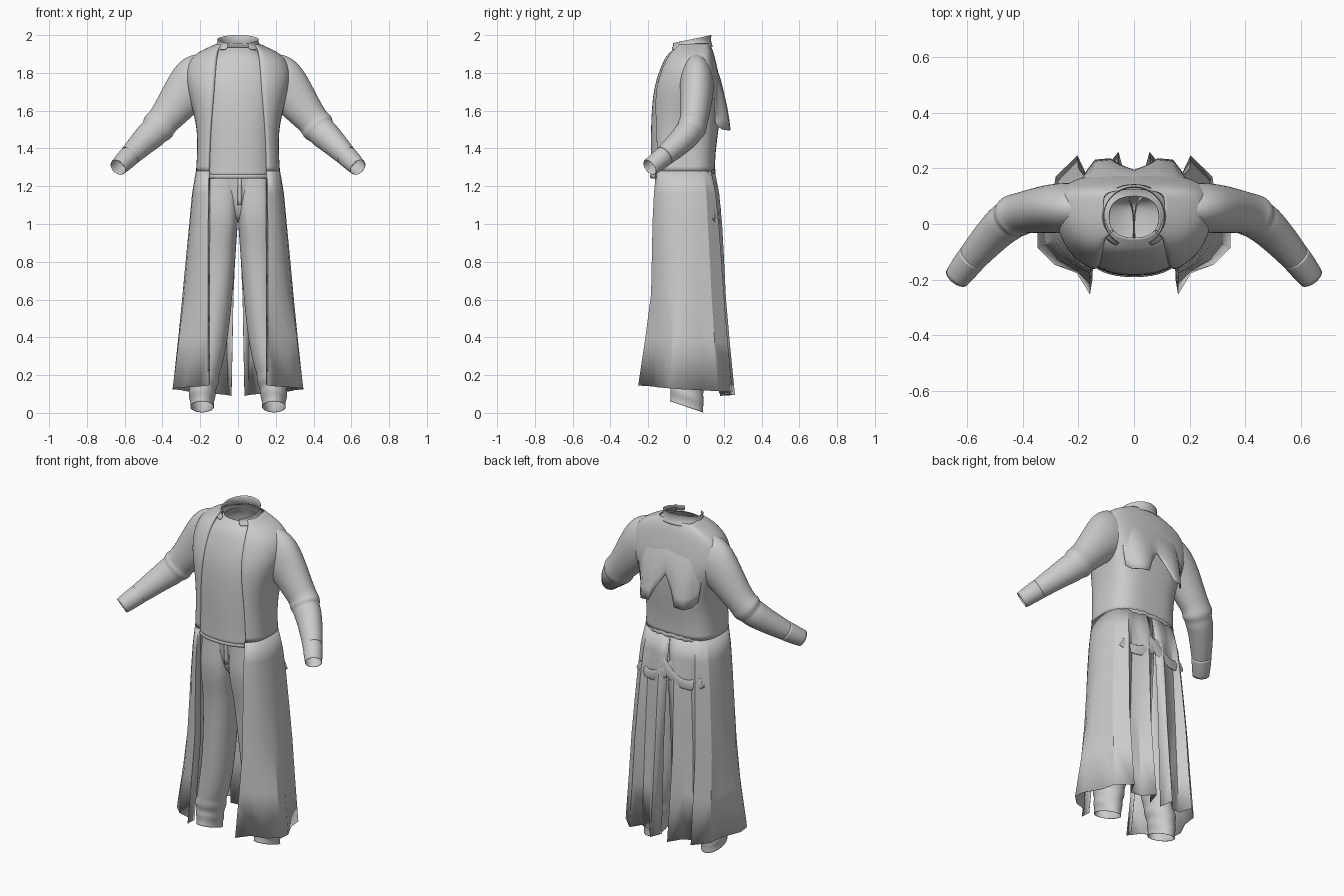
import bpy, math
from mathutils import Vector


def loft(name, rows, closed=False, mirror=False, thick=0.002, sub=2, sharp=None, cap=False):
    """Skin a list of equal-length point rows, then mirror, smooth and thicken."""
    n = len(rows[0])
    verts = [tuple(p) for r in rows for p in r]
    faces = []
    for i in range(len(rows) - 1):
        for j in range(n if closed else n - 1):
            k = (j + 1) % n
            faces.append((i * n + j, i * n + k, (i + 1) * n + k, (i + 1) * n + j))
    if cap:
        faces.append(tuple(range(len(verts) - n, len(verts))))
    me = bpy.data.meshes.new(name)
    me.from_pydata(verts, [], faces)
    for p in me.polygons:
        p.use_smooth = True
    if sharp:
        me.set_sharp_from_angle(angle=math.radians(sharp))
    ob = bpy.data.objects.new(name, me)
    bpy.context.collection.objects.link(ob)
    if mirror:
        m = ob.modifiers.new("mirror", 'MIRROR')
        m.merge_threshold = 0.002
    if sub:
        s = ob.modifiers.new("smooth", 'SUBSURF')
        s.levels = s.render_levels = sub
    if thick:
        s = ob.modifiers.new("cloth", 'SOLIDIFY')
        s.thickness = thick
        s.offset = 0
    return ob


def power(v, n):
    return math.copysign(abs(v) ** (2 / n), v)


def oval_xy(a, yf, yb, ang, n):
    """Superellipse point; angle 0 is the front centre, pi the back centre."""
    return a * power(math.sin(ang), n), (yf + yb) / 2 - (yb - yf) / 2 * power(math.cos(ang), n)


def oval(z, a, yf, yb, n=2.4, count=24):
    return [(*oval_xy(a, yf, yb, 2 * math.pi * i / count, n), z) for i in range(count)]


def tube_rings(path, count=14):
    """Rings across a path of (x, y, z, radius in xz, radius in y)."""
    pts = [Vector(p[:3]) for p in path]
    rings = []
    for i, p in enumerate(path):
        t = (pts[min(i + 1, len(pts) - 1)] - pts[max(i - 1, 0)]).normalized()
        u = t.cross(Vector((0, 1, 0))).normalized()
        v = u.cross(t)
        rings.append([pts[i] + u * p[3] * 1.03 * math.cos(2 * math.pi * k / count)
                      + v * p[4] * 1.03 * math.sin(2 * math.pi * k / count) for k in range(count)])
    return rings


# Undershirt with a thick hem band, neckline dipping at the front
shirt = [(1.935, .09, -.05, .10), (1.91, .115, -.085, .11), (1.88, .17, -.112, .12),
         (1.79, .2, -.15, .13), (1.69, .21, -.177, .14), (1.5, .195, -.187, .13),
         (1.35, .19, -.185, .12), (1.25, .195, -.187, .12)]
loft("shirt", [oval(*r) for r in shirt], closed=True)
hem = [(1.262, .195, -.187, .12), (1.262, .198, -.192, .12), (1.245, .198, -.193, .12), (1.24, .193, -.183, .12)]
loft("shirt_hem", [oval(*r) for r in hem], closed=True, thick=0, sub=1)

# Open coat, upper body: (z, half width, front y, back y, x of front edge)
coat = [(1.955, .11, -.07, .125, .08), (1.935, .155, -.082, .135, .105), (1.91, .21, -.098, .145, .115),
        (1.87, .262, -.122, .155, .12), (1.80, .285, -.15, .172, .125), (1.72, .272, -.172, .183, .13),
        (1.62, .243, -.182, .183, .138), (1.5, .215, -.184, .172, .148), (1.38, .215, -.182, .155, .154),
        (1.28, .222, -.178, .152, .156)]


def coat_row(z, a, yf, yb, xe):
    n = 2.5 if z > 1.75 else 3.0
    start = math.asin((xe / a) ** (n / 2))
    pts = []
    for i in range(15):
        x, y = oval_xy(a, yf, yb, start + (math.pi - start) * i / 14, n)
        # shoulders sit further back than the chest
        pts.append((x, y + .04 * (x / a) ** 4 * min(1, max(0, (z - 1.5) / .25)), z))
    pts[-1] = (0, yb, z)
    return [(xe - .008, pts[0][1] + .022, z)] + pts     # folded-in front edge


loft("coat_body", [coat_row(*r) for r in coat], mirror=True)

# Coat skirt: half cross-sections from front edge round to the back slit
waist = [(.148, -.14), (.155, -.158), (.185, -.139), (.206, -.108), (.218, -.06), (.222, 0), (.217, .05),
         (.2, .095), (.155, .133), (.125, .138), (.085, .145), (.045, .152), (0, .15)]
hip = [(.15, -.14), (.158, -.176), (.197, -.158), (.232, -.11), (.252, -.05), (.256, 0), (.253, .06),
       (.238, .115), (.18, .172), (.145, .155), (.1, .168), (.052, .19), (.006, .175)]
knee = [(.148, -.14), (.158, -.184), (.20, -.165), (.25, -.12), (.285, -.06), (.293, 0), (.278, .07),
        (.265, .135), (.2, .2), (.16, .16), (.11, .17), (.058, .21), (.025, .175)]
foot = [(.15, -.2), (.158, -.252), (.205, -.175), (.285, -.145), (.345, -.085), (.345, -.02), (.295, .08),
        (.28, .17), (.203, .245), (.17, .175), (.11, .19), (.056, .258), (.035, .18)]


def level(pts, z0, z1):
    return [(x, y, z0 + (z1 - z0) * i / 12) for i, (x, y) in enumerate(pts)]


def blend(p, q, t):
    return [(a[0] + (b[0] - a[0]) * t, a[1] + (b[1] - a[1]) * t) for a, b in zip(p, q)]


loft("coat_skirt", [level(waist, 1.28, 1.28), level(blend(waist, hip, .6), 1.16, 1.16), level(hip, 1.02, 1.0),
                    level(blend(hip, knee, .5), .82, .82), level(knee, .63, .61),
                    level(blend(knee, foot, .45), .4, .36), level(foot, .15, .09)],
     mirror=True, sub=0, sharp=28)

# Gathered seam at the back of the waist
seam = [(*oval_xy(.217, -.17, .153, math.pi * (.62 + .76 * i / 40), 2.8),
         1.28 + .006 * math.sin(i * 1.9)) for i in range(41)]
loft("waist_seam", [[(x * s, y * s, z + d) for x, y, z in seam]
                    for s, d in ((.98, .016), (1.025, .004), (1.025, -.006), (.98, -.018))], thick=0, sub=1)

# Crossed drape folds over the hips at the back, broad and flat
for side in (1, -1):
    pts = [(-.21 * side, .145, 1.05), (-.14 * side, .166, 1.01), (-.06 * side, .18, 1.03),
           (0, .178 + .002 * side, 1.08), (.07 * side, .162, 1.15), (.14 * side, .136, 1.2)]
    fold = [(x, y, z, .034, .007) for x, y, z in pts]
    loft("hip_fold", tube_rings(fold, 8), closed=True, thick=0, sub=1)

# Back yoke ending in two hanging tails
tails = [(0, 1.66, .193), (.05, 1.58, .213), (.085, 1.5, .235), (.14, 1.495, .23), (.17, 1.5, .19),
         (.19, 1.53, .155), (.205, 1.63, .152)]
yoke = []
for i in range(7):
    t = i / 6
    row = []
    for x, z, y in tails:
        top_y = .0165 + .139 * (1 - (x / .27) ** 2.5) ** .4 + .04 * (x / .27) ** 4 - .012
        row.append((x, top_y + (y - top_y) * t + .016 * math.sin(math.pi * t), 1.86 + (z - 1.86) * t))
    yoke.append(row)
loft("back_yoke", yoke, mirror=True, sub=0)

# Stand collar, higher at the back and open at the front
collar = []
for rx, ry, cy, zf, zb in ((.135, .118, .025, 1.92, 1.94), (.114, .108, .025, 1.935, 1.96),
                           (.108, .105, .026, 1.948, 1.985), (.11, .109, .026, 1.955, 2.0)):
    ring = []
    for i in range(25):
        a = .5 + (2 * math.pi - 1.0) * i / 24
        k = (1 - math.cos(a)) / 2
        ring.append((rx * math.sin(a), cy - ry * math.cos(a), zf + (zb - zf) * k))
    collar.append(ring)
loft("collar", collar, sub=1)

# Sleeves with elbow wrinkles, and cuffs
arm = [(.13, .05, 1.80, .11, .06), (.18, .055, 1.778, .135, .08), (.215, .057, 1.755, .14, .088),
       (.25, .057, 1.725, .132, .09), (.30, .055, 1.67, .112, .086), (.36, .047, 1.59, .094, .078),
       (.39, .042, 1.555, .086, .074), (.41, .037, 1.53, .085, .073), (.425, .03, 1.51, .092, .079),
       (.44, .018, 1.492, .076, .069), (.455, .008, 1.477, .079, .072), (.485, -.015, 1.45, .072, .067),
       (.55, -.085, 1.385, .06, .058), (.595, -.14, 1.34, .05, .049)]
cuff = [(.575, -.115, 1.36, .055, .053), (.605, -.152, 1.33, .052, .051), (.635, -.192, 1.3, .045, .045)]
loft("sleeve", tube_rings(arm), closed=True, mirror=True)
loft("cuff", tube_rings(cuff), closed=True, mirror=True)

# Trousers: hips closed at the crotch, fly and two legs
hips = [(1.28, .17, -.135, .11), (1.2, .175, -.128, .115), (1.12, .17, -.12, .115), (1.06, .14, -.105, .1),
        (1.03, .08, -.085, .08), (1.01, .03, -.06, .06)]
loft("trouser_hips", [oval(*r, n=2.6) for r in hips], closed=True, cap=True)
fly = [[(x, y, z) for x, y in ((-.003, -.115), (0, -.136), (.018, -.137), (.022, -.115))] for z in (1.24, 1.17, 1.1)]
loft("fly", fly, sub=1)
# each ring: z, centre x, centre y, half width, half depth, hem slant
legs = [(1.28, .088, -.01, .085, .118, 0), (1.16, .091, -.008, .091, .128, 0), (1.08, .093, -.008, .093, .133, 0),
        (1.0, .096, -.006, .094, .13, 0), (.9, .102, -.003, .092, .118, 0),
        (.8, .106, 0, .09, .108, 0), (.6, .118, 0, .086, .1, 0), (.4, .138, .005, .085, .098, 0),
        (.25, .165, .005, .082, .095, .01), (.2, .176, 0, .072, .086, .02), (.165, .183, .005, .084, .096, .02),
        (.125, .187, .005, .066, .082, .025), (.095, .19, .005, .074, .09, .03), (.06, .19, .005, .06, .084, .03),
        (.032, .19, .003, .062, .088, .03)]
rows = []
for z, cx, cy, rx, ry, slant in legs:
    n = 3 if z > .95 else 2.4 if z > .7 else 2
    rows.append([(cx + rx * 1.02 * power(math.cos(a), n), cy + ry * 1.02 * power(math.sin(a), n),
                  z - slant * math.sin(a)) for a in (2 * math.pi * k / 16 for k in range(16))])
leg = loft("trouser_leg", rows, closed=True, mirror=True)
leg.modifiers["mirror"].use_mirror_merge = False
